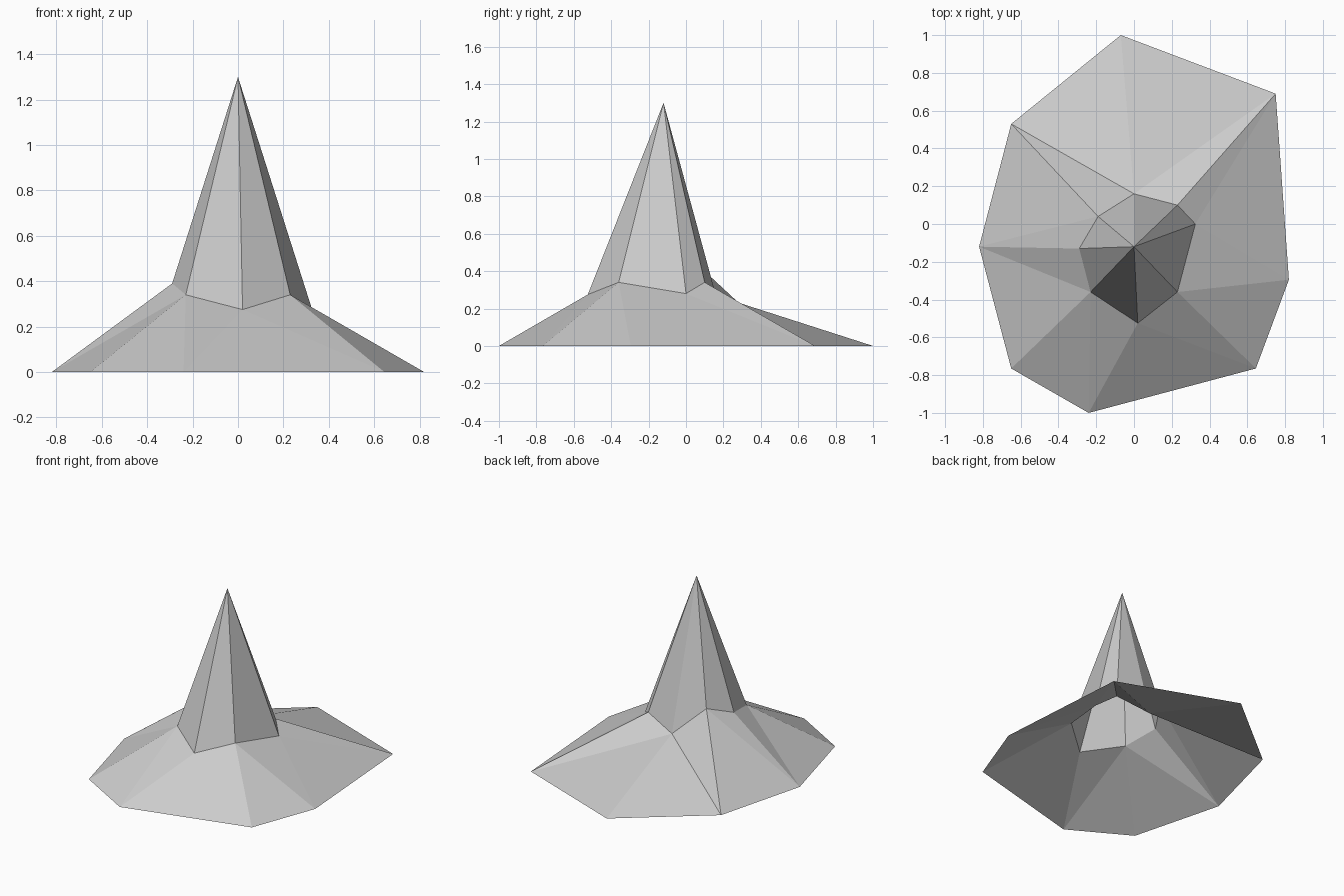
import bpy
import bmesh

cube = bpy.data.objects.get("Cube")
if cube:
    bpy.data.objects.remove(cube)

# Plain grey stone
stone = bpy.data.materials.new("grey_stone")
stone.use_nodes = True
grey = (0.6, 0.6, 0.6, 1)
stone.diffuse_color = grey
bsdf = stone.node_tree.nodes["Principled BSDF"]
bsdf.inputs["Base Color"].default_value = grey
bsdf.inputs["Roughness"].default_value = 0.9

# Matching rings, clockwise from the back
shoulder = [(0, .16, .27), (.23, .10, .34), (.325, 0, .28), (.23, -.36, .34),
            (.02, -.525, .275), (-.23, -.36, .34), (-.29, -.13, .39), (-.19, .04, .455)]
foot = [(-.07, 1), (.75, .69), (.82, -.295), (.645, -.765),
        (-.24, -1), (-.65, -.765), (-.82, -.12), (-.65, .53)]
apex = (0, -.12, 1.3)
count = len(foot)

# Sectors whose fold runs from the inner start to the outer end
REVERSED_FOLDS = {0, 5}


def build(name, triangles):
    """Make a flat-shaded open shell from corner triples."""
    mesh = bpy.data.meshes.new(name)
    bm = bmesh.new()
    for tri in triangles:
        bm.faces.new([bm.verts.new(p) for p in tri])
    bmesh.ops.remove_doubles(bm, verts=bm.verts, dist=0.0001)
    bm.normal_update()
    for face in bm.faces:
        if face.normal.z < 0:
            face.normal_flip()
    bm.to_mesh(mesh)
    bm.free()
    mesh.materials.append(stone)
    obj = bpy.data.objects.new(name, mesh)
    bpy.context.collection.objects.link(obj)
    return obj


spire, skirt = [], []
for i in range(count):
    j = (i + 1) % count
    a, b = shoulder[i], shoulder[j]
    c, d = (*foot[i], 0), (*foot[j], 0)
    spire.append((a, b, apex))
    if i in REVERSED_FOLDS:
        skirt += [(a, c, d), (a, d, b)]
    else:
        skirt += [(c, d, b), (c, b, a)]

# Steep pointed peak and the open slopes around it
build("peak_spire", spire)
build("mountain_skirt", skirt)
